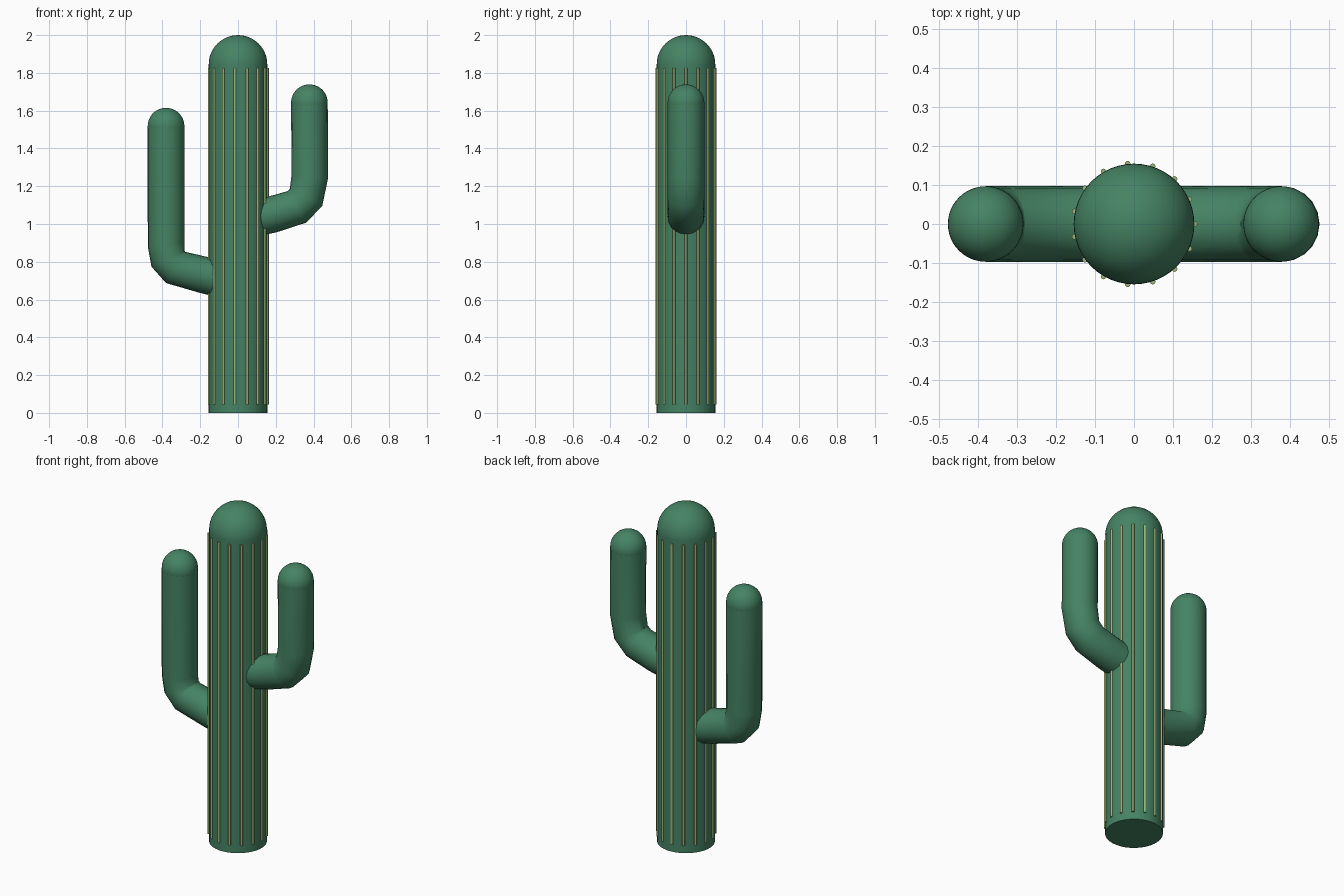
import bpy, math

cube = bpy.data.objects.get("Cube")
if cube:
    bpy.data.objects.remove(cube, do_unlink=True)


def make_material(name, color):
    mat = bpy.data.materials.new(name)
    mat.use_nodes = True
    mat.diffuse_color = (*color, 1)
    mat.node_tree.nodes["Principled BSDF"].inputs["Base Color"].default_value = (*color, 1)
    return mat


GREEN = make_material("cactus green", (0.06, 0.228, 0.128))
PALE = make_material("pale rib green", (0.34, 0.46, 0.18))


def finish(name, mat):
    obj = bpy.context.object
    obj.name = name
    obj.data.materials.clear()
    obj.data.materials.append(mat)
    bpy.ops.object.shade_smooth_by_angle(angle=math.radians(40))
    return obj


def cylinder(name, mat, radius, bottom, top, x=0, y=0, sides=48):
    bpy.ops.mesh.primitive_cylinder_add(vertices=sides, radius=radius, depth=top - bottom,
                                        location=(x, y, (bottom + top) / 2))
    return finish(name, mat)


def ball(name, radius, x, z):
    bpy.ops.mesh.primitive_uv_sphere_add(segments=48, ring_count=24, radius=radius,
                                         location=(x, 0, z))
    return finish(name, GREEN)


def arm(name, path, radius):
    # Tube swept along the bent path, with a round tip
    curve = bpy.data.curves.new(name, "CURVE")
    curve.dimensions = "3D"
    curve.bevel_depth = radius
    curve.bevel_resolution = 8
    curve.use_fill_caps = True
    spline = curve.splines.new("POLY")
    spline.points.add(len(path) - 1)
    for point, (x, z) in zip(spline.points, path):
        point.co = (x, 0, z, 1)
    obj = bpy.data.objects.new(name, curve)
    bpy.context.collection.objects.link(obj)
    bpy.ops.object.select_all(action="DESELECT")
    obj.select_set(True)
    bpy.context.view_layer.objects.active = obj
    bpy.ops.object.convert(target="MESH")
    finish(name, GREEN)
    ball(name + "_tip", radius, *path[-1])


# Trunk and dome
TRUNK = 0.155
cylinder("trunk", GREEN, TRUNK, 0, 1.845)
ball("trunk_dome", TRUNK, 0, 1.845)

# Thin ribs around the trunk
RIBS = 15
for i in range(RIBS):
    a = math.tau * i / RIBS
    cylinder(f"rib_{i + 1}", PALE, 0.007, 0.045, 1.825,
             (TRUNK + 0.001) * math.cos(a), (TRUNK + 0.001) * math.sin(a), 12)

# Bent arms
arm("left_arm", [(0.08, 1.03), (0.18, 1.05), (0.31, 1.09), (0.36, 1.14),
                 (0.38, 1.25), (0.378, 1.642)], 0.097)
arm("right_arm", [(-0.08, 0.705), (-0.18, 0.73), (-0.33, 0.77), (-0.37, 0.815),
                  (-0.381, 0.89), (-0.381, 1.518)], 0.097)
